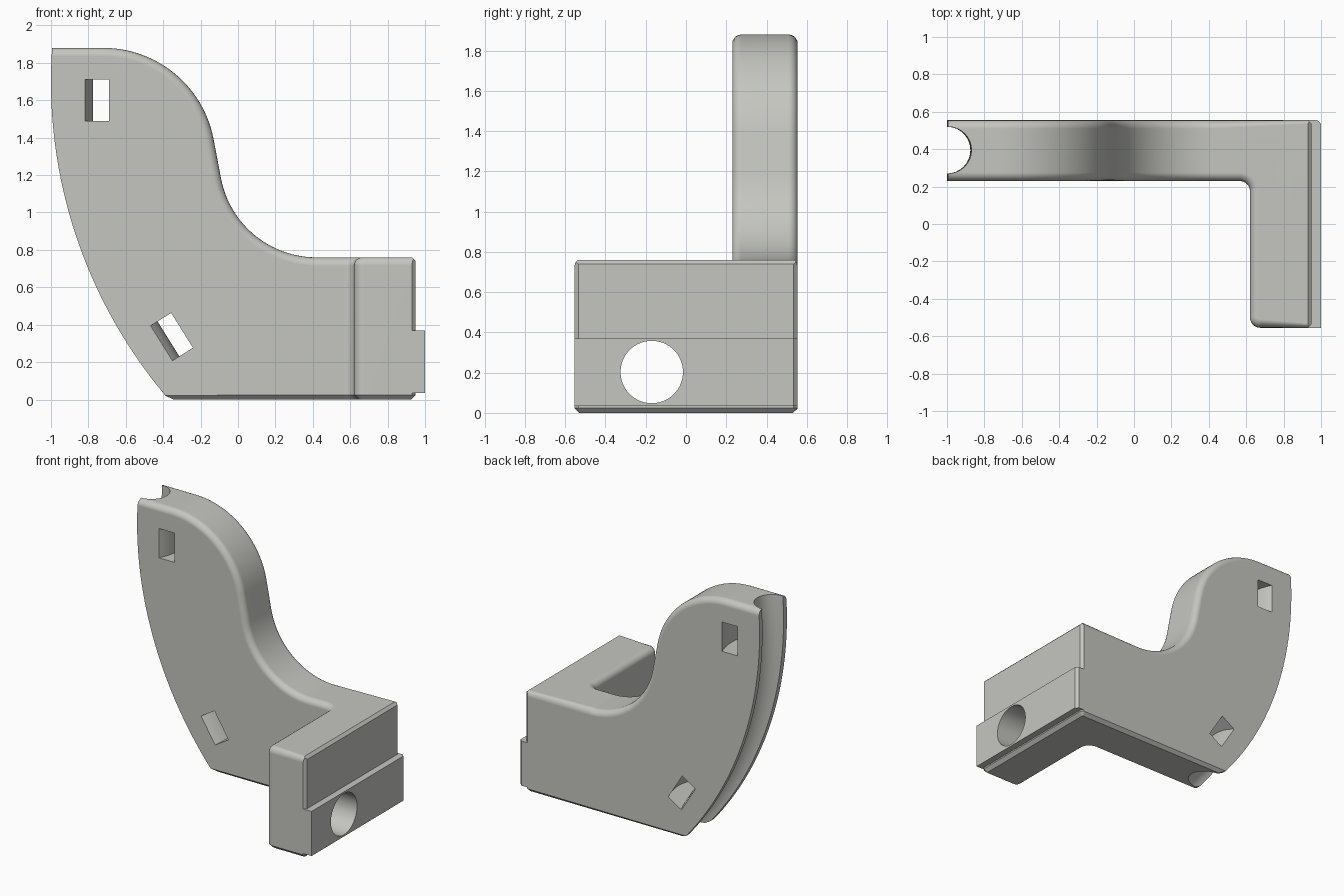
import bpy, bmesh, math
from mathutils import Vector, Matrix

if "Cube" in bpy.data.objects:
    bpy.data.objects.remove(bpy.data.objects["Cube"])

grey = bpy.data.materials.new("light grey")
grey.diffuse_color = (0.56, 0.56, 0.53, 1)
grey.use_nodes = True
grey.node_tree.nodes["Principled BSDF"].inputs["Base Color"].default_value = grey.diffuse_color


def arc(cx, cy, r, a0, a1, n):
    """Points on an arc, angles in degrees."""
    return [(cx + r * math.cos(math.radians(a0 + (a1 - a0) * i / n)),
             cy + r * math.sin(math.radians(a0 + (a1 - a0) * i / n))) for i in range(n + 1)]


def add(name, bm):
    bmesh.ops.recalc_face_normals(bm, faces=bm.faces)
    me = bpy.data.meshes.new(name)
    bm.to_mesh(me)
    bm.free()
    me.materials.append(grey)
    ob = bpy.data.objects.new(name, me)
    bpy.context.collection.objects.link(ob)
    return ob


def prism(name, pts, axis, lo, hi):
    """Extrude a 2D outline along y (outline in x, z) or z (outline in x, y)."""
    def place(p, h):
        return (p[0], h, p[1]) if axis == "y" else (p[0], p[1], h)
    bm = bmesh.new()
    face = bm.faces.new([bm.verts.new(place(p, lo)) for p in pts])
    geom = bmesh.ops.extrude_face_region(bm, geom=[face])["geom"]
    shift = Vector(place((0, 0), hi - lo))
    bmesh.ops.translate(bm, vec=shift, verts=[v for v in geom if isinstance(v, bmesh.types.BMVert)])
    return add(name, bm)


def combine(ob, tool, op):
    """Apply a boolean and remove the tool."""
    mod = ob.modifiers.new("cut", "BOOLEAN")
    mod.operation, mod.solver, mod.object = op, "EXACT", tool
    bpy.context.view_layer.objects.active = ob
    bpy.ops.object.modifier_apply(modifier=mod.name)
    bpy.data.objects.remove(tool)


def bevel(ob, is_cap, skip, width, segments):
    """Bevel the border between cap faces and the side faces."""
    bm = bmesh.new()
    bm.from_mesh(ob.data)
    bmesh.ops.remove_doubles(bm, verts=bm.verts, dist=1e-5)
    bm.normal_update()
    edges = []
    for e in bm.edges:
        if len(e.link_faces) == 2:
            a, b = e.link_faces
            if is_cap(a) != is_cap(b):
                side = b if is_cap(a) else a
                if not skip(side):
                    edges.append(e)
    bmesh.ops.bevel(bm, geom=edges, offset=width, offset_type="OFFSET", segments=segments,
                    profile=0.5, affect="EDGES", clamp_overlap=False)
    bm.to_mesh(ob.data)
    bm.free()


# Side outline: curved left edge, S-shaped top
CX, CZ, R = 1.61, 1.7, 2.61
a_top = 180 - math.degrees(math.asin((1.88 - CZ) / R))
a_bot = 180 + math.degrees(math.asin(CZ / R))
outline = (arc(CX, CZ, R, a_bot, a_top, 40)
           + arc(-0.72, 1.28, 0.6, 90, 10.7, 24)
           + arc(0.42, 1.28, 0.52, 190.7, 270, 24)
           + [(0.95, 0.76), (0.95, 0)])
body = prism("bracket_body", outline, "y", -0.8, 0.8)

# L-shaped plan with filleted inner corner and rounded foot corner
plan = ([(-1.2, 0.555), (-1.2, 0.23)]
        + arc(0.565, 0.175, 0.055, 90, 0, 6)
        + arc(0.675, -0.5, 0.055, 180, 270, 6)
        + [(0.93, -0.555), (0.95, -0.535), (0.95, 0.535), (0.93, 0.555)])
combine(body, prism("plan", plan, "z", -0.2, 2.2), "INTERSECT")

# Rounded top edges, chamfered underside
bevel(body, lambda f: f.normal.z > 0.1,
      lambda s: s.normal.x > 0.5 or (s.normal.x < -0.7 and s.calc_center_median().x < -0.6),
      0.045, 5)
bevel(body, lambda f: f.normal.z < -0.95, lambda s: False, 0.025, 1)

# Chamfer on the top right edge
combine(body, prism("edge_cut", [(0.91, 0.78), (0.97, 0.72), (1.1, 0.9)], "y", -1, 1), "DIFFERENCE")

# Ledge along the right face
ledge = prism("ledge", [(0.85, -0.555), (1, -0.555), (1, 0.535), (0.98, 0.555), (0.85, 0.555)],
              "z", 0.035, 0.37)
combine(body, ledge, "UNION")

# Bolt hole through the foot
bm = bmesh.new()
bmesh.ops.create_cone(bm, cap_ends=True, segments=64, radius1=0.155, radius2=0.155, depth=1,
                      matrix=Matrix.Translation((0.8, -0.17, 0.203)) @ Matrix.Rotation(math.pi / 2, 4, "Y"))
combine(body, add("bolt_hole", bm), "DIFFERENCE")

# Round groove swept along the curved left edge
bm = bmesh.new()
rings = []
for i in range(81):
    a = math.radians(165 + 75 * i / 80)
    out = Vector((math.cos(a), 0, math.sin(a)))
    rings.append([bm.verts.new(Vector((CX, 0.395, CZ)) + out * (R + 0.125 * c) + Vector((0, 0.125 * s, 0)))
                  for c, s in arc(0, 0, 1, 0, 360 * 31 / 32, 31)])
for p, q in zip(rings, rings[1:]):
    for j in range(32):
        k = (j + 1) % 32
        bm.faces.new((p[j], p[k], q[k], q[j]))
bm.faces.new(rings[0])
bm.faces.new(rings[-1])
combine(body, add("groove", bm), "DIFFERENCE")

# Curved strap slots that wrap around the groove
for x, z, tilt in ((-0.755, 1.6, 0), (-0.355, 0.335, 32)):
    band = arc(0, 0, 0.325, -50, 50, 24) + arc(0, 0, 0.442, 50, -50, 24)
    slot = prism("strap_slot", band, "z", -0.11, 0.11)
    slot.data.transform(Matrix.Translation((x, 0.393, z))
                        @ Matrix.Rotation(math.radians(-tilt), 4, "Y")
                        @ Matrix.Translation((-0.345, 0, 0)))
    combine(body, slot, "DIFFERENCE")

# Smooth curves, crisp edges
bpy.ops.object.select_all(action="DESELECT")
body.select_set(True)
bpy.context.view_layer.objects.active = body
bpy.ops.object.shade_smooth_by_angle(angle=math.radians(30))
body.modifiers.new("even_shading", "WEIGHTED_NORMAL").keep_sharp = True
